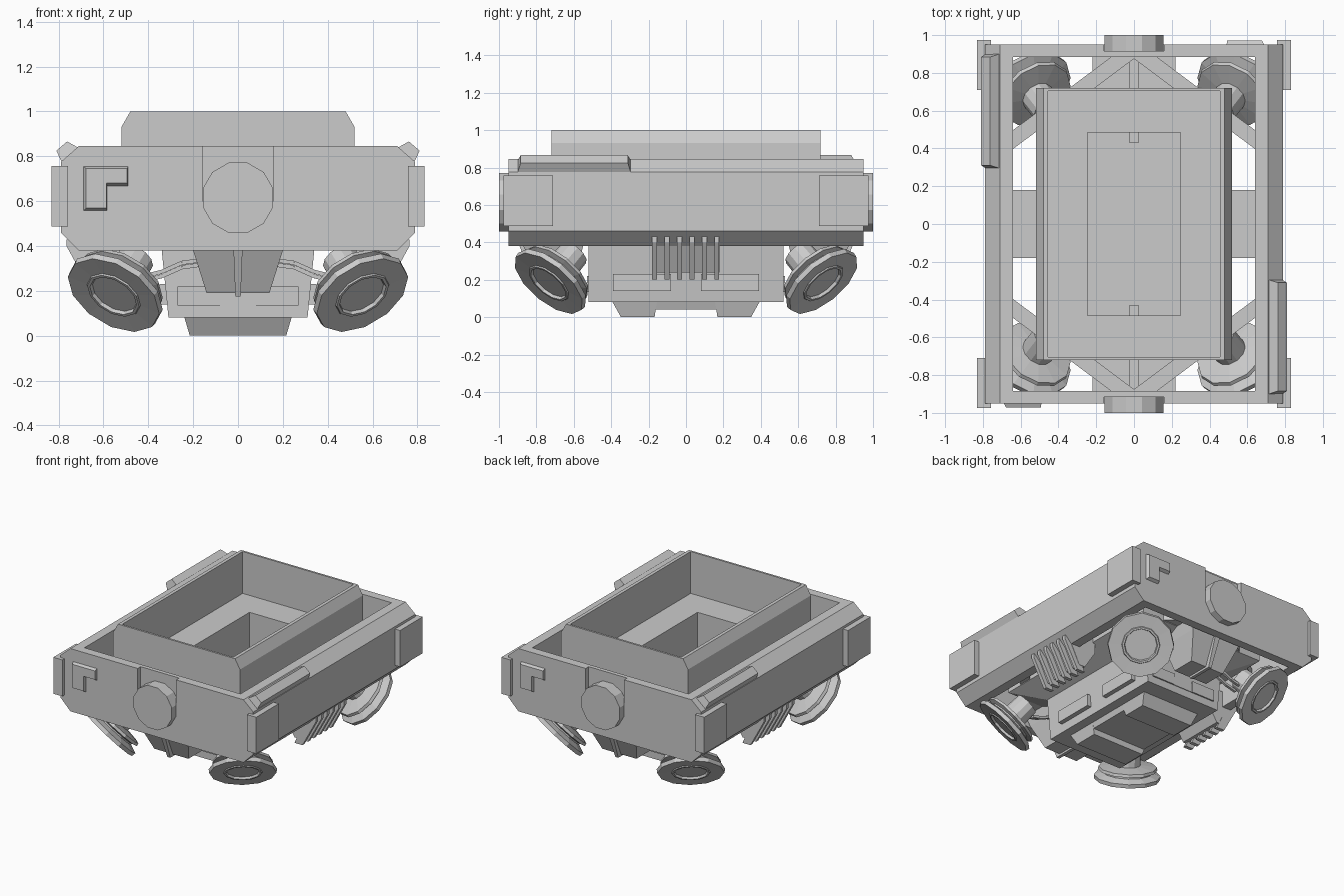
import bpy, bmesh, math
from mathutils import Vector, Matrix

cube = bpy.data.objects.get("Cube")
if cube:
    bpy.data.objects.remove(cube, do_unlink=True)

GREY = (0.6, 0.6, 0.6, 1)
mat = bpy.data.materials.new("plain_grey")
mat.use_nodes = True
mat.diffuse_color = GREY
for node in mat.node_tree.nodes:
    if node.type == 'BSDF_PRINCIPLED':
        node.inputs["Base Color"].default_value = GREY
        node.inputs["Roughness"].default_value = 0.8


def finish(name, bm):
    bmesh.ops.recalc_face_normals(bm, faces=bm.faces)
    me = bpy.data.meshes.new(name)
    bm.to_mesh(me)
    bm.free()
    me.materials.append(mat)
    ob = bpy.data.objects.new(name, me)
    bpy.context.collection.objects.link(ob)
    return ob


def loft(name, rings):
    """Skin a list of equal-length closed rings and cap both ends."""
    bm = bmesh.new()
    rows = [[bm.verts.new(p) for p in ring] for ring in rings]
    n = len(rows[0])
    for a, b in zip(rows, rows[1:]):
        for i in range(n):
            j = (i + 1) % n
            bm.faces.new((a[i], a[j], b[j], b[i]))
    bm.faces.new(rows[0])
    bm.faces.new(rows[-1])
    return finish(name, bm)


def prism_y(name, pts, y0, y1):
    """Extrude an (x, z) outline along y."""
    return loft(name, [[(x, y, z) for x, z in pts] for y in (y0, y1)])


def rect(hx, hy, z, cy=0):
    return [(-hx, cy - hy, z), (hx, cy - hy, z), (hx, cy + hy, z), (-hx, cy + hy, z)]


def box(name, x0, x1, y0, y1, z0, z1):
    return prism_y(name, [(x0, z0), (x1, z0), (x1, z1), (x0, z1)], y0, y1)


def beam(name, a, b, w, h):
    a, b = Vector(a), Vector(b)
    d = (b - a).normalized()
    s = d.cross(Vector((0, 0, 1))).normalized()
    u = s.cross(d)
    corners = [s * w * i + u * h * j for i, j in ((-1, -1), (1, -1), (1, 1), (-1, 1))]
    return loft(name, [[p + c for c in corners] for p in (a, b)])


def spun(ob, name):
    """Copy turned half way round the vertical axis."""
    twin = bpy.data.objects.new(name, ob.data.copy())
    twin.data.transform(Matrix.Rotation(math.pi, 4, 'Z'))
    bpy.context.collection.objects.link(twin)


def cut(ob, cutter):
    mod = ob.modifiers.new("cut", 'BOOLEAN')
    mod.operation = 'DIFFERENCE'
    mod.solver = 'EXACT'
    mod.object = cutter
    bpy.context.view_layer.objects.active = ob
    bpy.ops.object.modifier_apply(modifier=mod.name)
    bpy.data.objects.remove(cutter, do_unlink=True)


# Outer frame: chamfered side rails and end panels with a slot above the drum
rail = [(.64, .38), (.71, .38), (.79, .46), (.79, .775), (.71, .845), (.64, .845)]
spun(prism_y("left_rail", rail, -.89, .89), "right_rail")
half = [(.71, .38), (.79, .46), (.79, .775), (.71, .845)]
octagon = half + [(-x, z) for x, z in reversed(half)]
slot = [(.158, .845), (.158, .6), (-.158, .6), (-.158, .845)]
spun(prism_y("front_panel", octagon, -.915, -.885), "back_panel")
spun(prism_y("front_panel_face", half + slot + octagon[4:], -.95, -.915), "back_panel_face")

# Twelve-sided drum on each end
drum = [(.162 * math.cos(math.radians(15 + 30 * i)),
         .615 + .162 * math.sin(math.radians(15 + 30 * i))) for i in range(12)]
spun(prism_y("front_drum", drum, -1, -.91), "back_drum")

# L-shaped badge plate
ell = [(-.693, .552), (-.582, .552), (-.582, .662), (-.488, .662), (-.488, .759), (-.693, .759)]
ell_in = [(-.677, .57), (-.587, .57), (-.587, .68), (-.494, .68), (-.494, .745), (-.677, .745)]
spun(loft("front_bracket_plate", [[(x, -.972, z) for x, z in ell_in],
                                  [(x, -.94, z) for x, z in ell]]), "back_bracket_plate")

# Corner guards
for s, side in ((1, "left"), (-1, "right")):
    lo, hi = sorted((s * .758, s * .832))
    spun(box("front_guard_" + side, lo, hi, -.975, -.71, .487, .757), "back_guard_" + side)

# Long bar with chamfered ends seated on the rail chamfer
bar = [(.712, .838), (.762, .866), (.81, .825), (.785, .772)]
ob = loft("left_rail_bar", [[(x, y + (d if 0 < i < 3 else 0), z) for i, (x, z) in enumerate(bar)]
                            for y, d in ((-.9, .016), (-.295, -.016))])
spun(ob, "right_rail_bar")

# Central tub: tapered hull with open tray and deep pit
hull = loft("hull", [rect(.31, .52, .08), rect(.34, .52, .38), rect(.52, .72, .46),
                     rect(.52, .72, .93), rect(.48, .72, 1)])
cut(hull, box("tray_cutter", -.455, .455, -.705, .705, .69, 1.2))
cut(hull, box("pit_cutter", -.245, .245, -.485, .485, .3, .8))
spun(box("front_pit_tab", -.025, .025, -.49, -.43, .29, .35), "back_pit_tab")

# Keel: two pads joined by a thinner middle
loft("keel_bridge", [rect(.225, .18, .04), rect(.24, .18, .085)])
pad = loft("front_keel_pad", [rect(.215, .09, 0, -.258), rect(.24, .12, .085, -.275)])
spun(pad, "back_keel_pad")

# Raised hatch plates round the lower hull
for s, side in ((1, "left"), (-1, "right")):
    lo, hi = sorted((s * .08, s * .39))
    spun(box("flank_plate_" + side, .3, .35, lo, hi, .14, .23), "far_flank_plate_" + side)
    lo, hi = sorted((s * .08, s * .27))
    spun(box("end_plate_" + side, lo, hi, -.53, -.5, .135, .22), "far_end_plate_" + side)
spun(box("end_plate_middle", -.08, .08, -.525, -.5, .135, .2), "far_end_plate_middle")

# Cross members with slanted cooling fins
member = [(.5, .38), (.59, .24), (.64, .24), (.73, .42), (.66, .5), (.5, .5)]
spun(prism_y("left_cross_member", member, -.18, .18), "right_cross_member")
fin = [(.59, .2), (.655, .2), (.765, .4), (.765, .43), (.7, .43)]
for i in range(6):
    y = -.168 + i * .0665
    spun(prism_y("left_fin_%d" % i, fin, y - .013, y + .013), "right_fin_%d" % i)

# End pylons with a centre rib
pylon = loft("front_pylon", [rect(.14, .09, .19, -.69), rect(.2, .16, .38, -.71),
                             rect(.22, .17, .46, -.72)])
spun(pylon, "back_pylon")
rib = loft("front_pylon_rib", [rect(.012, .1, .175, -.71), rect(.02, .17, .38, -.72),
                               rect(.025, .17, .52, -.72)])
spun(rib, "back_pylon_rib")

# Diagonal braces between frame ends and rails
for s, side in ((1, "left"), (-1, "right")):
    b = beam("front_brace_" + side, (0, -.925, .5), (s * .67, -.425, .5), .04, .035)
    spun(b, "back_brace_" + side)

# Tilted wheel-like thrusters: lathe profile as (radius, distance along the axis)
PROFILE = [(.11, -.012), (.115, .004), (.128, .004), (.132, -.003), (.226, 0), (.23, -.028),
           (.17, -.05), (.17, -.06), (.205, -.07), (.2, -.09), (.088, -.105), (.083, -.235)]
for s, side in ((1, "left"), (-1, "right")):
    centre = Vector((s * .555, -.735, .18))
    axis = Vector((s * .43, -.58, -.69)).normalized()
    u = axis.cross(Vector((0, 0, 1))).normalized()
    v = axis.cross(u)
    rings = [[centre + axis * t + (u * math.cos(i * math.pi / 6) + v * math.sin(i * math.pi / 6)) * r
              for i in range(12)] for r, t in PROFILE]
    spun(loft("front_thruster_" + side, rings), "back_thruster_" + side)
    # Bent feed pipes from the thruster neck to the pylon
    for k in (0, 1):
        path = [(.42, .265), (.34, .285), (.25, .325), (.14, .34)]
        pts = [(s * x, -.63 + k * .05, z - k * .02) for x, z in path]
        for j in range(3):
            p = beam("front_pipe_%s_%d_%d" % (side, k, j), pts[j], pts[j + 1], .009, .009)
            spun(p, "back_pipe_%s_%d_%d" % (side, k, j))
